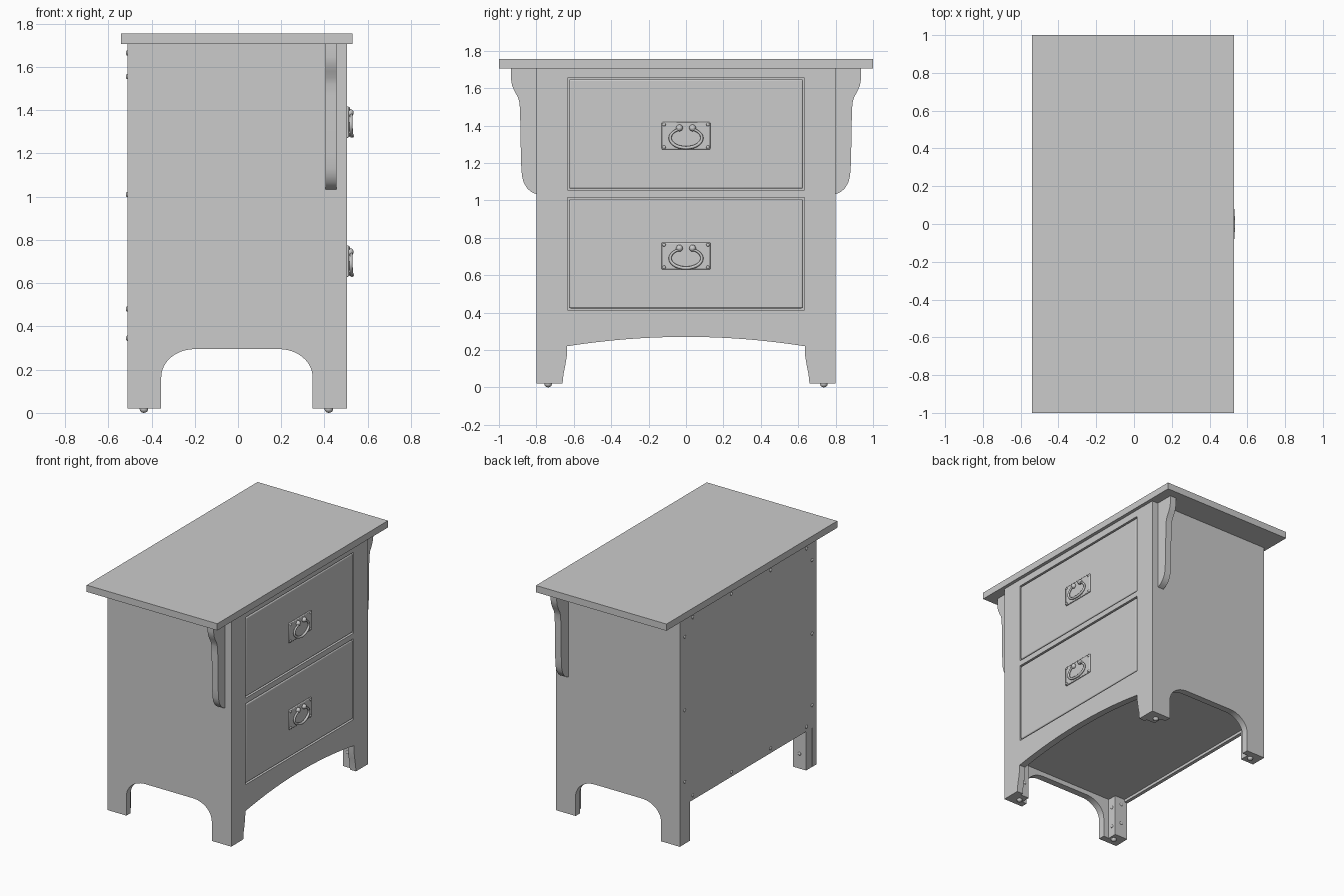
import bpy, bmesh, math
from mathutils import Matrix, Vector

if "Cube" in bpy.data.objects:
    bpy.data.objects.remove(bpy.data.objects["Cube"])

def link(name, me):
    ob = bpy.data.objects.new(name, me)
    bpy.context.collection.objects.link(ob)
    return ob

def smooth(ob, angle=35):
    bpy.ops.object.select_all(action='DESELECT')
    ob.select_set(True)
    bpy.context.view_layer.objects.active = ob
    bpy.ops.object.shade_smooth_by_angle(angle=math.radians(angle))

def box(name, x, y, z, bevel=0, segs=2):
    bm = bmesh.new()
    bmesh.ops.create_cube(bm, size=1)
    for v in bm.verts:
        v.co = Vector([(r[0] + r[1]) / 2 + c * (r[1] - r[0]) for c, r in zip(v.co, (x, y, z))])
    me = bpy.data.meshes.new(name)
    bm.to_mesh(me)
    bm.free()
    ob = link(name, me)
    if bevel:
        m = ob.modifiers.new("edge", 'BEVEL')
        m.width, m.segments = bevel, segs
        smooth(ob)
    return ob

def to_mesh(name, cu):
    tmp = link(name + "_curve", cu)
    me = bpy.data.meshes.new_from_object(tmp.evaluated_get(bpy.context.evaluated_depsgraph_get()))
    bpy.data.objects.remove(tmp)
    return me

def panel(name, loops, axis, lo, hi):
    """Extrude a flat outline (with holes); outline is (y,z) for axis x, (x,z) for axis y."""
    cu = bpy.data.curves.new(name, 'CURVE')
    cu.dimensions, cu.fill_mode, cu.extrude = '2D', 'BOTH', (hi - lo) / 2
    for pts in loops:
        s = cu.splines.new('POLY')
        s.points.add(len(pts) - 1)
        for p, c in zip(s.points, pts):
            p.co = (c[0], c[1], 0, 1)
        s.use_cyclic_u = True
    me = to_mesh(name, cu)
    mid = (lo + hi) / 2
    if axis == 'x':
        m = Matrix(((0, 0, 1, mid), (1, 0, 0, 0), (0, 1, 0, 0), (0, 0, 0, 1)))
    else:
        m = Matrix(((1, 0, 0, 0), (0, 0, -1, mid), (0, 1, 0, 0), (0, 0, 0, 1)))
    me.transform(m)
    bm = bmesh.new()
    bm.from_mesh(me)
    bmesh.ops.remove_doubles(bm, verts=bm.verts, dist=1e-5)
    bmesh.ops.recalc_face_normals(bm, faces=bm.faces)
    bm.to_mesh(me)
    bm.free()
    ob = link(name, me)
    smooth(ob)
    return ob

def dome(name, loc, r, h, axis='x'):
    """Flattened ball: radius r, half height h along the axis."""
    bm = bmesh.new()
    bmesh.ops.create_uvsphere(bm, u_segments=16, v_segments=8, radius=1)
    rot = {'x': Matrix.Rotation(math.pi / 2, 4, 'Y'), 'y': Matrix.Rotation(math.pi / 2, 4, 'X'),
           'z': Matrix()}[axis]
    bm.transform(Matrix.Translation(loc) @ rot @ Matrix.Diagonal((r, r, h, 1)))
    me = bpy.data.meshes.new(name)
    bm.to_mesh(me)
    bm.free()
    smooth(link(name, me), 60)

# table top
box("table_top", (-.54, .53), (-1, 1), (1.705, 1.755))

# front frame: tapered feet, arched apron and two drawer openings
half = [(.8, 1.705), (.8, .02), (.66, .02), (.655, .07), (.645, .12), (.637, .17), (.635, .22)]
arch = [(y / 20 * .635, .27 - .05 * (y / 20) ** 2) for y in range(19, -20, -1)]
outline = half + arch + [(-y, z) for y, z in reversed(half)]
drawers = [(1.055, 1.655), (.415, 1.015)]
holes = [[(-.633, a), (.633, a), (.633, b), (-.633, b)] for a, b in drawers]
panel("front_frame", [outline] + holes, 'x', .455, .505)

# side panels with rounded leg cut-out
cut = [(-.2 - .155 * math.cos(t * math.pi / 24), .165 + .13 * math.sin(t * math.pi / 24)) for t in range(13)]
cut2 = [(-.01 - x, z) for x, z in reversed(cut)]
side = [(-.51, 1.705), (-.51, .02), (-.355, .02)] + cut + cut2 + [(.345, .02), (.455, .02), (.455, 1.705)]
corbel = [(.8, 1.705), (.935, 1.705), (.935, 1.645), (.93, 1.615), (.915, 1.58), (.898, 1.55), (.89, 1.52),
          (.887, 1.47), (.882, 1.2), (.877, 1.13), (.868, 1.095), (.85, 1.065), (.828, 1.045), (.8, 1.033)]
for s, tag in ((1, "right"), (-1, "left")):
    panel("side_panel_" + tag, [side], 'y', *sorted((s * .75, s * .8)))
    panel("corbel_" + tag, [[(s * y, z) for y, z in corbel]], 'x', .405, .455)
    # corner blocks, floor glides and inner leg screws
    for end, xr, gx in (("back", (-.509, -.40), -.435), ("front", (.385, .455), .42)):
        box(f"leg_block_{end}_{tag}", xr, sorted((s * .68, s * .75)), (.02, .33))
        dome(f"glide_{end}_{tag}", (gx, s * .737, .018), .02, .018, 'z')
        inner = xr[1] if end == "back" else xr[0]
        for z in (.1, .25):
            dome("leg_screw", (inner, s * .715, z), .012, .006, 'x')
            dome("leg_screw", (sum(xr) / 2, s * .68, z + .03), .012, .006, 'y')

# back and bottom boards
box("back_panel", (-.511, -.485), (-.798, .798), (.31, 1.705))
box("bottom_panel", (-.485, .455), (-.75, .75), (.33, .36))

# screws around the back panel
ys, yt = .745, (.65, .2, -.26, -.68)
for y in (ys, -ys):
    for z in (1.555, 1.01, .48):
        dome("back_screw", (-.512, y, z), .012, .007)
for y in yt:
    for z in (1.665, .345):
        dome("back_screw", (-.512, y, z), .012, .007)

# drawers with plate, studs, posts and swinging bail
for i, (a, b) in enumerate(drawers):
    tag = ("upper", "lower")[i]
    box("drawer_front_" + tag, (.455, .503), (-.625, .625), (a + .008, b - .008), .008, 3)
    box("drawer_box_" + tag, (-.42, .455), (-.6, .6), (a + .02, b - .04))
    c = (1.345, .702)[i]
    box("handle_plate_" + tag, (.5, .513), (-.13, .13), (c - .073, c + .073), .005)
    for y in (-.117, .117):
        for z in (-.06, .06):
            dome("handle_stud", (.513, y, c + z), .009, .006)
    for y in (-.035, .035):
        dome("handle_post", (.518, y, c + .042), .018, .017)
    cu = bpy.data.curves.new("bail", 'CURVE')
    cu.dimensions, cu.bevel_depth, cu.bevel_resolution, cu.use_fill_caps = '3D', .009, 2, True
    sp = cu.splines.new('POLY')
    n = 40
    sp.points.add(n)
    for k, p in enumerate(sp.points):
        t = math.radians(113 + 314 * k / n)
        y, z = .085 * math.cos(t), -.012 + .052 * math.sin(t)
        p.co = (.522 + .005 * (1 - abs(y) / .085), y, c + z, 1)
        p.radius = .7 + .3 * math.sin(math.pi * k / n)
    smooth(link("handle_bail_" + tag, to_mesh("bail", cu)), 60)
